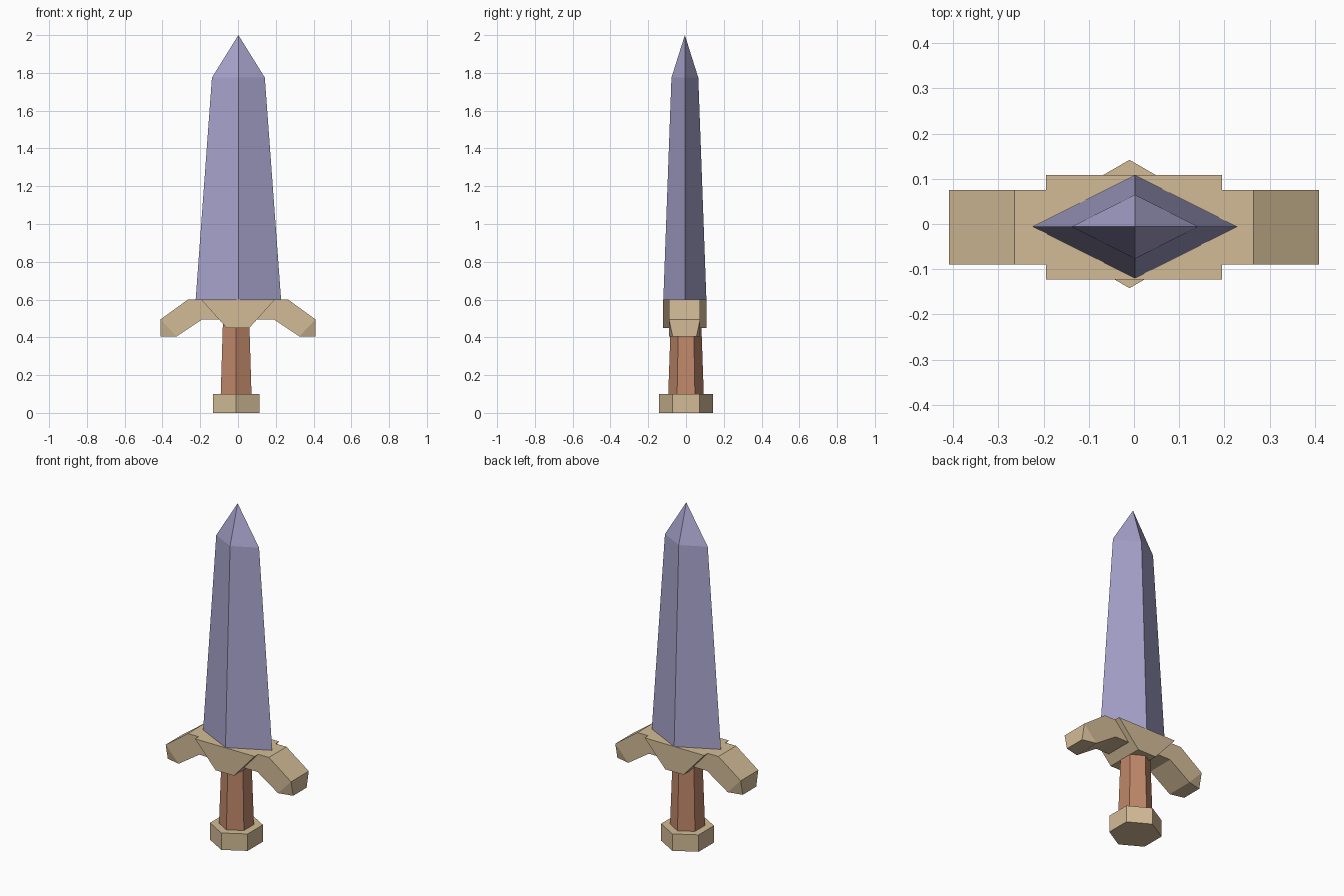
import bpy, bmesh
from math import cos, sin, pi

cube = bpy.data.objects.get("Cube")
if cube:
    bpy.data.objects.remove(cube, do_unlink=True)


def material(name, rgb):
    mat = bpy.data.materials.new(name)
    mat.use_nodes = True
    mat.diffuse_color = (*rgb, 1)
    mat.node_tree.nodes["Principled BSDF"].inputs["Base Color"].default_value = (*rgb, 1)
    return mat


lavender = material("lavender steel", (0.39, 0.37, 0.61))
tan = material("tan brass", (0.65, 0.50, 0.31))
brown = material("brown leather", (0.52, 0.245, 0.143))


def loft(name, rings, mat):
    """Bridge matching point rings and cap both ends."""
    bm = bmesh.new()
    loops = [[bm.verts.new(p) for p in ring] for ring in rings]
    n = len(loops[0])
    for a, b in zip(loops, loops[1:]):
        for i in range(n):
            j = (i + 1) % n
            bm.faces.new((a[i], a[j], b[j], b[i]))
    bm.faces.new(loops[0])
    bm.faces.new(loops[-1])
    bmesh.ops.remove_doubles(bm, verts=bm.verts, dist=1e-5)
    bmesh.ops.recalc_face_normals(bm, faces=bm.faces)
    mesh = bpy.data.meshes.new(name)
    bm.to_mesh(mesh)
    bm.free()
    mesh.materials.append(mat)
    obj = bpy.data.objects.new(name, mesh)
    bpy.context.collection.objects.link(obj)
    return obj


def hexagon(radius, z):
    return [(-0.01 + radius * sin(i * pi / 3), radius * cos(i * pi / 3), z) for i in range(6)]


def diamond(half_width, half_depth, z, x=0.002, y=-0.006):
    return [(x + half_width, y, z), (x, y + half_depth, z),
            (x - half_width, y, z), (x, y - half_depth, z)]


# Pommel and tapered grip
loft("pommel", [hexagon(0.142, 0), hexagon(0.142, 0.1)], tan)
loft("grip", [hexagon(0.094, 0.1), hexagon(0.08, 0.5)], brown)

# Central guard block, a wedge narrowing downwards
wedge = [(-0.195, 0.6), (-0.06, 0.45), (0.06, 0.45), (0.195, 0.6)]
loft("guard_block", [[(x, y, z) for x, z in wedge] for y in (-0.123, 0.108)], tan)

# Drooping guard arms, with the lower outer corners pinched in
arm = [(0, 0.6), (0.265, 0.6), (0.41, 0.495), (0.41, 0.405), (0.325, 0.405), (0.19, 0.495), (0, 0.495)]
for name, side in (("left", 1), ("right", -1)):
    sides = []
    for s in (-1, 1):
        sides.append([(side * x, -0.0075 + s * (0.063 if i == 3 else 0.0825), z)
                      for i, (x, z) in enumerate(arm)])
    guard = loft(name + "_guard_arm", sides, tan)
    # Fold the pinched corner along the line between its neighbours
    bm = bmesh.new()
    bm.from_mesh(guard.data)
    bm.verts.ensure_lookup_table()
    for start in (0, len(arm)):
        bmesh.ops.connect_verts(bm, verts=[bm.verts[start + 2], bm.verts[start + 4]])
    bm.to_mesh(guard.data)
    bm.free()

# Four-sided blade and its point
loft("blade", [diamond(0.226, 0.114, 0.6), diamond(0.14, 0.071, 1.775),
               diamond(0, 0, 2)], lavender)
bpy.data.objects["blade"].data.validate()
